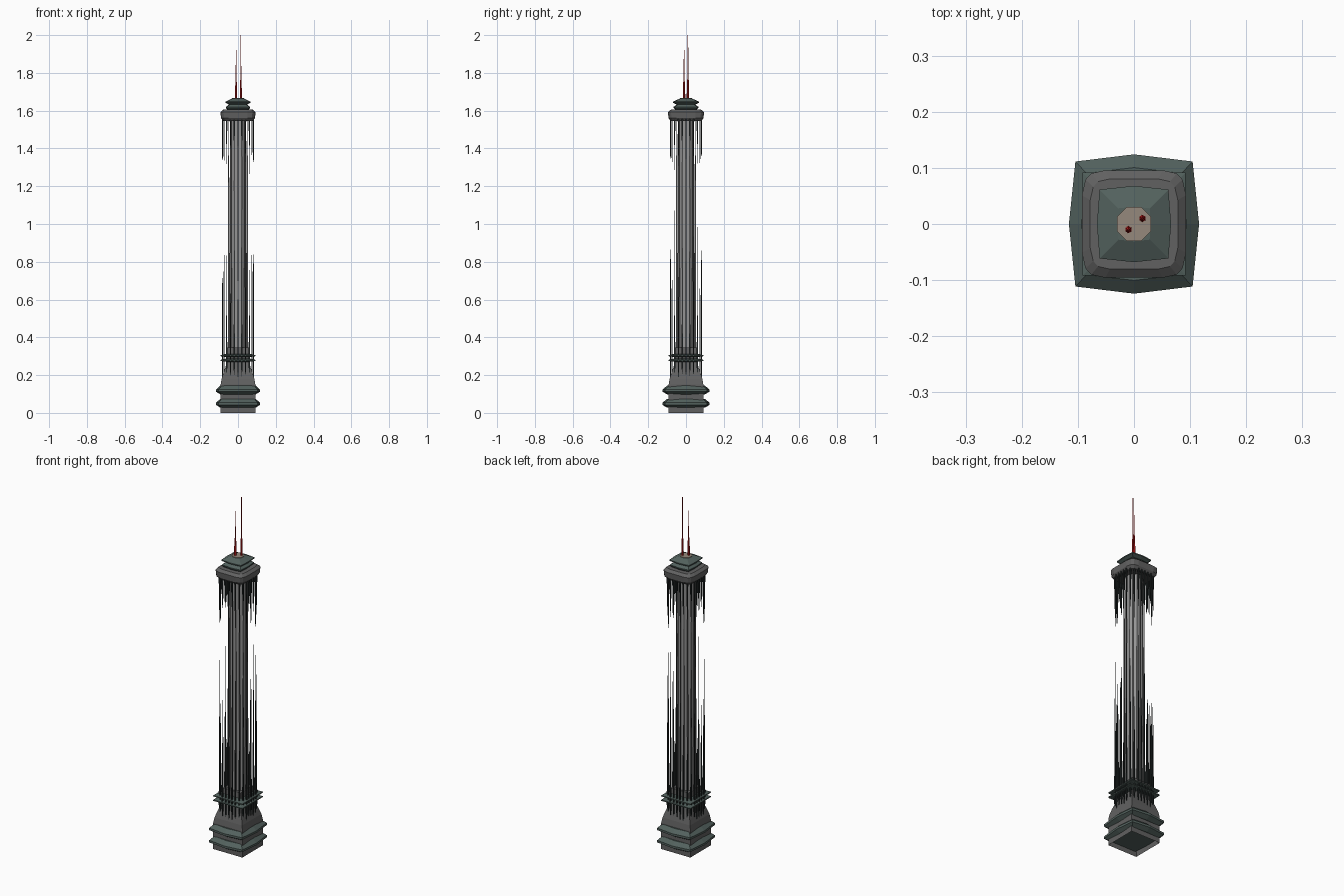
import bpy, bmesh, math, random

if "Cube" in bpy.data.objects:
    bpy.data.objects.remove(bpy.data.objects["Cube"])
random.seed(4)


def mat(name, r, g, b):
    m = bpy.data.materials.new(name)
    m.diffuse_color = (r, g, b, 1)
    m.use_nodes = True
    m.node_tree.nodes["Principled BSDF"].inputs["Base Color"].default_value = m.diffuse_color
    return m


TEAL = mat("teal", 0.085, 0.12, 0.11)
STONE = mat("dark_stone", 0.12, 0.12, 0.12)
PALE = mat("pale_shaft", 0.3, 0.3, 0.3)
DARK = mat("dark_metal", 0.02, 0.026, 0.026)
BEIGE = mat("beige", 0.3, 0.25, 0.2)
RED = mat("red", 0.5, 0.01, 0.01)


def finish(name, bm, material):
    bmesh.ops.recalc_face_normals(bm, faces=bm.faces)
    me = bpy.data.meshes.new(name)
    bm.to_mesh(me)
    bm.free()
    me.materials.append(material)
    ob = bpy.data.objects.new(name, me)
    bpy.context.collection.objects.link(ob)
    return ob


def add_loft(bm, section, profile, x=0, y=0, bottom=True, top=True):
    """Stack scaled copies of a section: profile is (z, scale)."""
    rings = [[bm.verts.new((x + px * s, y + py * s, z)) for px, py in section]
             for z, s in profile]
    n = len(section)
    for a, b in zip(rings, rings[1:]):
        for i in range(n):
            j = (i + 1) % n
            bm.faces.new((a[i], a[j], b[j], b[i]))
    if bottom:
        bm.faces.new(rings[0][::-1])
    if top:
        bm.faces.new(rings[-1])


def loft(name, section, profile, material, **kw):
    bm = bmesh.new()
    add_loft(bm, section, profile, **kw)
    return finish(name, bm, material)


def bowed(cx, cy, mx, my):
    return [(cx, cy), (0, my), (-cx, cy), (-mx, 0),
            (-cx, -cy), (0, -my), (cx, -cy), (mx, 0)]


def ngon(n, r=1):
    return [(r * math.cos(2 * math.pi * (i + .5) / n),
             r * math.sin(2 * math.pi * (i + .5) / n)) for i in range(n)]


SQUARE = bowed(1, 1, 1, 1)
FLANGE = bowed(0.90, 0.96, 1, 1.07)
CHAMFER = [(sx * a, sy * b) for sx, sy, pts in (
    (1, 1, ((1, .55), (.93, .85), (.82, .97), (.55, 1.03))),
    (-1, 1, ((.55, 1.03), (.82, .97), (.93, .85), (1, .55))),
    (-1, -1, ((1, .55), (.93, .85), (.82, .97), (.55, 1.03))),
    (1, -1, ((.55, 1.03), (.82, .97), (.93, .85), (1, .55)))) for a, b in pts]

# stepped base, open underneath, with curved shoulder
loft("base", SQUARE, [(0, .092), (.15, .092), (.18, .087), (.21, .078), (.24, .067),
                      (.27, .058), (.345, .055)], STONE, bottom=False)
for i, z in enumerate((.05, .12)):
    loft(f"base_flange_{i}", FLANGE, [(z - .022, .094), (z - .008, .116), (z + .004, .116),
                                      (z + .024, .094)], TEAL)
for i, z in enumerate((.278, .303)):
    loft(f"collar_{i}", SQUARE, [(z - .008, .06), (z - .003, .092), (z + .003, .092),
                                 (z + .01, .06)], TEAL)

# shaft
loft("shaft", ngon(8), [(.33, .05), (.9, .047), (1.56, .047)], PALE)

# slim ribs against the shaft, tapering at alternating ends
bm = bmesh.new()
for i in range(16):
    a = 2 * math.pi * i / 16
    x, y = .05 * math.cos(a), .05 * math.sin(a)
    if i % 2:
        prof = [(.26, .004), (.8, .003), (random.uniform(1.2, 1.5), .0006)]
    else:
        prof = [(.26, .004), (.9, .003), (1.55, .002)]
    add_loft(bm, ngon(4), prof, x, y)
finish("shaft_ribs", bm, STONE)

# outer spikes: long ones rising from the collars, short ones hanging from the cap
up, down = bmesh.new(), bmesh.new()
for k in range(4):
    c, s = round(math.cos(k * math.pi / 2)), round(math.sin(k * math.pi / 2))
    for t in (-.06, -.04, -.02, 0, .02, .04, .06):
        d = .082 if abs(t) < .05 else .074
        x, y = c * d - s * t, s * d + c * t
        tip = random.uniform(.65, 1.2)
        add_loft(up, ngon(4), [(random.uniform(.17, .21), .002), (.25, .005), (.36, .0045),
                               (.55, .0028), (tip, .0008)], x, y)
        add_loft(down, ngon(4), [(random.uniform(1.25, 1.4), .0008), (1.44, .0035),
                                 (1.56, .0055)], x, y)
finish("rising_spikes", up, DARK)
finish("hanging_spikes", down, DARK)

# cap with two teal roofs
loft("cap", CHAMFER, [(1.545, .078), (1.56, .09), (1.592, .093), (1.605, .078)], STONE)
ROOF = bowed(.93, .93, 1, 1.03)
loft("lower_roof", ROOF, [(1.6, .05), (1.614, .064), (1.62, .064), (1.634, .045)], TEAL)
loft("upper_roof", ROOF, [(1.63, .045), (1.642, .066), (1.648, .066), (1.665, .03)], TEAL)
loft("roof_disc", ngon(8), [(1.655, .033), (1.668, .033)], BEIGE)

# antennas
for i, (x, y, step, tip) in enumerate(((.015, .01, 1.76, 2.0), (-.01, -.01, 1.75, 1.92))):
    loft(f"antenna_{i}", ngon(6), [(1.66, .0065), (step, .005), (step + .005, .003),
                                   (tip, .0015)], RED, x=x, y=y)
